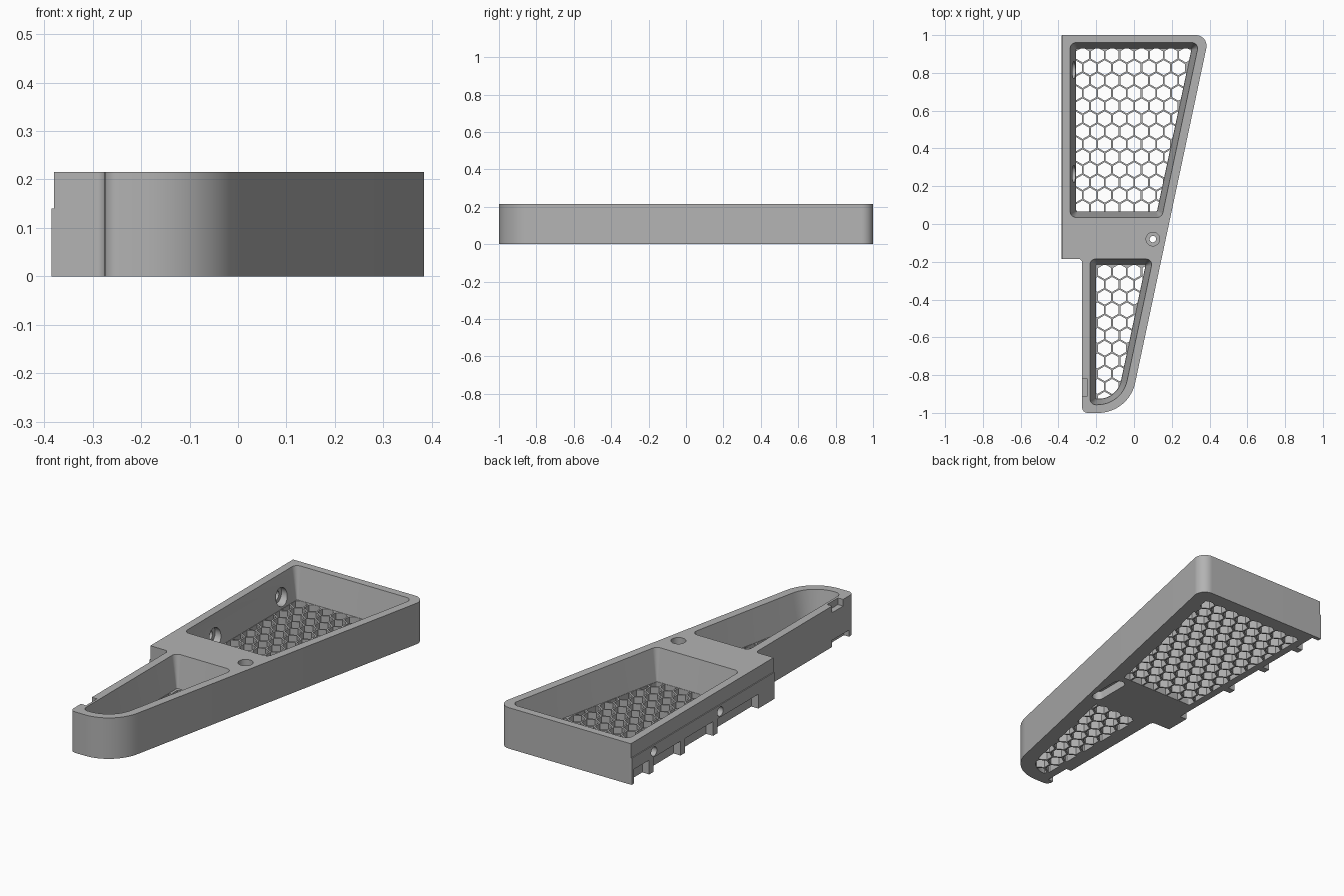
import bpy, bmesh, math
from mathutils import Vector

if "Cube" in bpy.data.objects:
    bpy.data.objects.remove(bpy.data.objects["Cube"])

H = 0.215        # body height
FLOOR = 0.05     # thickness of the perforated floor

grey = bpy.data.materials.new("plain grey")
grey.diffuse_color = (0.45, 0.45, 0.45, 1)
grey.use_nodes = True
grey.node_tree.nodes["Principled BSDF"].inputs["Base Color"].default_value = grey.diffuse_color


def slant(y, off=0.0):
    """x of the slanted right side, moved inwards by off"""
    return 0.185 + 0.2126 * y - off * 1.022


def fillet(corners, radii, seg=12):
    """closed outline with rounded corners"""
    out, n = [], len(corners)
    for i, r in enumerate(radii):
        p = Vector(corners[i])
        if r <= 0:
            out.append(p)
            continue
        a = (Vector(corners[i - 1]) - p).normalized()
        b = (Vector(corners[(i + 1) % n]) - p).normalized()
        half = a.angle(b) / 2
        c = p + (a + b).normalized() * (r / math.sin(half))
        t = r / math.tan(half)
        va, vb = p + a * t - c, p + b * t - c
        sweep = math.pi - 2 * half
        for k in range(seg + 1):
            f = k / seg
            v = (va * math.sin((1 - f) * sweep) + vb * math.sin(f * sweep)) / math.sin(sweep)
            out.append(c + v)
    return out


def add_loft(bm, low, z0, high, z1):
    vl = [bm.verts.new((p[0], p[1], z0)) for p in low]
    vh = [bm.verts.new((p[0], p[1], z1)) for p in high]
    n = len(vl)
    bm.faces.new(vl[::-1])
    bm.faces.new(vh)
    for i in range(n):
        j = (i + 1) % n
        bm.faces.new((vl[i], vl[j], vh[j], vh[i]))


def add_box(bm, x0, x1, y0, y1, z0, z1):
    pts = [(x0, y0), (x1, y0), (x1, y1), (x0, y1)]
    add_loft(bm, pts, z0, pts, z1)


def circle(cx, cy, r, n=32):
    return [(cx + r * math.cos(2 * math.pi * i / n), cy + r * math.sin(2 * math.pi * i / n))
            for i in range(n)]


def add_x_cylinder(bm, y, z, r, x0, x1):
    before = set(bm.verts)
    add_loft(bm, circle(0, 0, r), x0, circle(0, 0, r), x1)
    for v in set(bm.verts) - before:
        a, b, c = v.co
        v.co = (c, y + a, z + b)


def make(name, build):
    bm = bmesh.new()
    build(bm)
    bmesh.ops.recalc_face_normals(bm, faces=bm.faces)
    me = bpy.data.meshes.new(name)
    bm.to_mesh(me)
    bm.free()
    me.materials.append(grey)
    ob = bpy.data.objects.new(name, me)
    bpy.context.collection.objects.link(ob)
    return ob


def combine(ob, other, op="DIFFERENCE"):
    mod = ob.modifiers.new(other.name, "BOOLEAN")
    mod.operation, mod.object, mod.solver = op, other, "EXACT"
    bpy.context.view_layer.objects.active = ob
    bpy.ops.object.modifier_apply(modifier=mod.name)
    bpy.data.objects.remove(other)


def pocket(left, y0, y1, d, r_low):
    """pocket outline, inset by d"""
    y0, y1, left = y0 + d, y1 - d, left + d
    off = 0.044 + d
    small = max(0.03 - d, 0.008)
    return fillet([(left, y0), (slant(y0, off), y0), (slant(y1, off), y1), (left, y1)],
                  [small, max(r_low - 1.3 * d, 0.008), small, small])


POCKETS = [(-0.338, 0.035, 0.96, 0.03), (-0.233, -0.957, -0.185, 0.16)]


def clip(poly, region):
    """cut a convex polygon to a convex counter-clockwise region"""
    for i in range(len(region)):
        a, b = region[i - 1], region[i]
        side = lambda p: (b[0] - a[0]) * (p[1] - a[1]) - (b[1] - a[1]) * (p[0] - a[0])
        res = []
        for j in range(len(poly)):
            p, q = poly[j - 1], poly[j]
            sp, sq = side(p), side(q)
            if (sp >= 0) != (sq >= 0):
                res.append(p + (q - p) * (sp / (sp - sq)))
            if sq >= 0:
                res.append(q)
        poly = res
        if len(poly) < 3:
            return []
    return poly


def area(p):
    return sum(p[i - 1][0] * p[i][1] - p[i][0] * p[i - 1][1] for i in range(len(p))) / 2


def build_body(bm):
    outline = fillet([(-0.38, 1), (-0.38, -0.185), (-0.275, -0.185), (-0.275, -1),
                      (slant(-1), -1), (slant(1), 1)],
                     [0, 0, 0.02, 0.03, 0.2, 0.057], 16)
    add_loft(bm, outline, 0, outline, H)


def build_pockets(bm):
    for p in POCKETS:
        add_loft(bm, pocket(*p[:3], 0.03, p[3]), FLOOR, pocket(*p[:3], -0.001, p[3]), H + 0.006)


def build_honeycomb(bm):
    pitch, row = 0.078, 0.0675
    rad = 0.0345 / math.cos(math.pi / 6)
    for left, y0, y1, r in POCKETS:
        region = pocket(left, y0, y1, 0.032, r)
        for j in range(30):
            for i in range(-2, 10):
                c = Vector((-0.272 + pitch * (i + 0.5 * (j % 2)), 0.895 - row * j))
                hexa = [c + rad * Vector((math.sin(k * math.pi / 3), -math.cos(k * math.pi / 3)))
                        for k in range(6)]
                cell = clip(hexa, region)
                if cell and area(cell) > 0.0004:
                    add_loft(bm, cell, -0.02, cell, FLOOR + 0.02)


def build_edge_recess(bm):
    # gaps between the pegs under the left wall
    pegs = [-0.05, 0.29, 0.56, 0.82, 0.98]
    for a, b in zip(pegs[:-1], pegs[1:]):
        start = a if a < 0 else a + 0.035
        add_box(bm, -0.4, -0.345, start, b, -0.02, 0.075)
    # notches in the narrow wall
    add_box(bm, -0.3, -0.245, -0.91, -0.82, 0.18, 0.25)
    add_box(bm, -0.3, -0.245, -0.96, -0.82, -0.02, 0.035)


def build_ridge(bm):
    add_box(bm, -0.385, -0.37, -0.184, 0.999, 0.075, 0.14)
    for y0, y1 in [(-0.184, -0.05), (0.29, 0.325), (0.56, 0.595), (0.82, 0.855), (0.98, 0.999)]:
        add_box(bm, -0.385, -0.37, y0, y1, 0, 0.08)


def build_side_holes(bm):
    for y in (0.815, 0.265):
        add_x_cylinder(bm, y, 0.105, 0.024, -0.42, -0.28)


def build_side_counterbores(bm):
    for y in (0.815, 0.265):
        add_x_cylinder(bm, y, 0.105, 0.046, -0.35, -0.29)


def build_screw_hole(bm):
    add_loft(bm, circle(0.1, -0.08, 0.017), -0.02, circle(0.1, -0.08, 0.017), H + 0.02)


def build_screw_counterbore(bm):
    add_loft(bm, circle(0.1, -0.08, 0.036), 0.12, circle(0.1, -0.08, 0.036), H + 0.02)


def build_slot(bm):
    # rounded slot on the underside around the screw hole
    s = fillet([(0.07, -0.19), (0.13, -0.19), (0.13, 0.03), (0.07, 0.03)], [0.029] * 4, 8)
    add_loft(bm, s, -0.02, s, 0.045)


body = make("tray_body", build_body)
combine(body, make("pocket_cutter", build_pockets))
combine(body, make("honeycomb_cutter", build_honeycomb))
combine(body, make("edge_recess_cutter", build_edge_recess))
ridge = make("side_ridge", build_ridge)
combine(body, make("counterbore_cutter", build_side_counterbores))
for part in (body, ridge):
    combine(part, make("side_hole_cutter", build_side_holes))
for fn in (build_screw_counterbore, build_slot, build_screw_hole):
    combine(body, make("screw_cutter", fn))

# smooth curved walls, keep hard edges
for ob in (body, ridge):
    bpy.ops.object.select_all(action="DESELECT")
    ob.select_set(True)
    bpy.context.view_layer.objects.active = ob
    bpy.ops.object.shade_smooth_by_angle(angle=math.radians(30))
